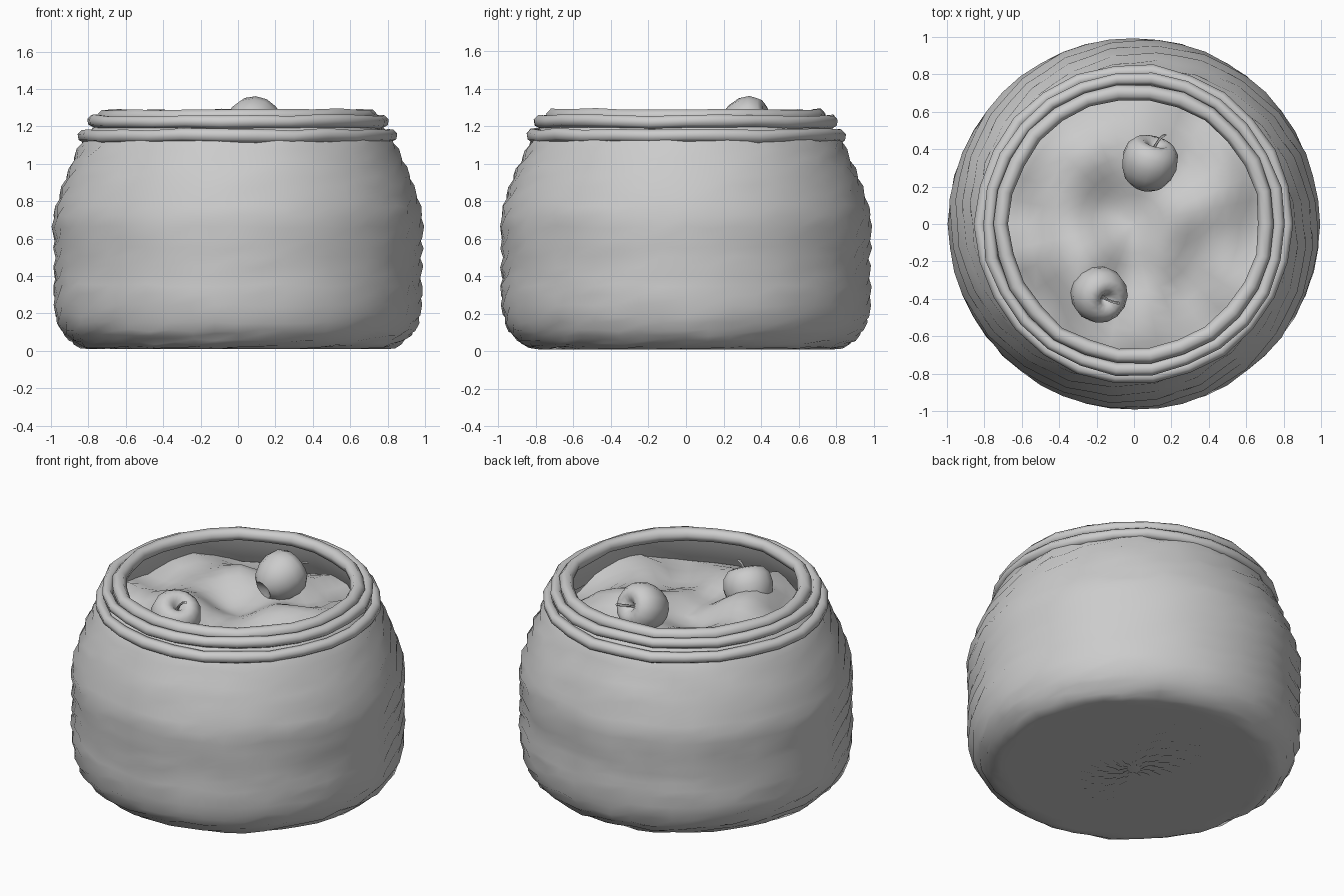
import bpy, bmesh, math, random
from mathutils import Vector, noise

if "Cube" in bpy.data.objects:
    bpy.data.objects.remove(bpy.data.objects["Cube"])

random.seed(4)
TAU = 2 * math.pi


def finish(name, bm, angle=40):
    bmesh.ops.recalc_face_normals(bm, faces=bm.faces)
    me = bpy.data.meshes.new(name)
    bm.to_mesh(me)
    bm.free()
    ob = bpy.data.objects.new(name, me)
    bpy.context.collection.objects.link(ob)
    bpy.ops.object.select_all(action='DESELECT')
    ob.select_set(True)
    bpy.context.view_layer.objects.active = ob
    bpy.ops.object.shade_smooth_by_angle(angle=math.radians(angle))
    return ob


def grid(bm, rows, close_rows=False, cap_start=False, cap_end=False):
    """Bridge closed loops of points into a surface."""
    vs = [[bm.verts.new(p) for p in row] for row in rows]
    n = len(vs[0])
    for j in range(len(vs) if close_rows else len(vs) - 1):
        a, b = vs[j], vs[(j + 1) % len(vs)]
        for i in range(n):
            bm.faces.new((a[i], a[(i + 1) % n], b[(i + 1) % n], b[i]))
    if cap_start:
        bm.faces.new(vs[0])
    if cap_end:
        bm.faces.new(vs[-1])


def polar(r, a, z):
    return Vector((r * math.cos(a), r * math.sin(a), z))


# Woven body: concentric base, bulging wall, short inner lip
SEG = 48
wall = [(.84, .02), (.90, .06), (.945, .11), (.975, .19), (.985, .3), (.98, .4),
        (.98, .5), (.985, .6), (.985, .72), (.955, .83), (.92, .93), (.875, 1.03),
        (.83, 1.12), (.77, 1.2), (.71, 1.25)]
profile = [(.04 + .8 * k / 16, .015) for k in range(16)]
for (r0, z0), (r1, z1) in zip(wall, wall[1:]):
    profile += [(r0, z0), ((r0 + r1) / 2, (z0 + z1) / 2)]
profile += [(.70, 1.25), (.72, 1.16), (.76, 1.08), (.80, 1.0)]
rows = []
for j, (r, z) in enumerate(profile):
    row = []
    for i in range(SEG):
        weave = 1 if (i // 2 + j) % 2 else -1
        dr = dz = 0
        if j < 16:
            dz = .006 * weave
        elif j < len(profile) - 6:
            dr = .008 * weave + random.uniform(-.004, .004)
            dz = random.uniform(-.008, .008)
        row.append(polar(r + dr, TAU * i / SEG, z + dz))
    rows.append(row)
bm = bmesh.new()
grid(bm, rows, cap_start=True)
finish("basket_body", bm, 50)


# Braided rim hoops with slightly uneven thickness
def hoop(name, radius, z, tube, seg=26, sides=7):
    loops = []
    for i in range(seg):
        a = TAU * i / seg
        t = tube * random.uniform(.9, 1.06)
        r, h = radius + random.uniform(-.006, .006), z + random.uniform(-.006, .006)
        loops.append([polar(r + t * math.cos(b), a, h + t * math.sin(b))
                      for b in (TAU * k / sides + .3 for k in range(sides))])
    bm = bmesh.new()
    grid(bm, loops, close_rows=True)
    finish(name, bm, 55)


hoop("lower_rim_hoop", .818, 1.15, .037)
hoop("middle_rim_hoop", .778, 1.225, .035)
hoop("top_rim_hoop", .71, 1.25, .043)

# Lumpy heap filling the basket
bm = bmesh.new()
rows = []
for k in range(12):
    r = .02 + .75 * k / 11
    row = []
    for i in range(32):
        p = polar(r, TAU * i / 32, 0)
        n = noise.noise(p * 3.6 + Vector((3.1, 1.7, .4)))
        p.z = 1.1 - .04 * (r / .77) ** 3 + .13 * n
        row.append(p)
    rows.append(row)
grid(bm, rows, cap_start=True)
finish("filling", bm, 60)


# Apples with a dimple and a bent stem, axis tilted as given
def apple(name, centre, axis):
    q = Vector((0, 0, 1)).rotation_difference(Vector(axis).normalized())
    c = Vector(centre)
    prof = [(.02, -.115), (.06, -.135), (.105, -.105), (.138, -.045), (.152, .02),
            (.142, .08), (.108, .122), (.07, .132), (.035, .112), (.01, .075)]
    bm = bmesh.new()
    grid(bm, [[c + q @ polar(r, TAU * i / 14, z) for i in range(14)] for r, z in prof],
         cap_start=True, cap_end=True)
    finish(name, bm, 50)
    stem = [(0, .07, .007), (.006, .12, .007), (.02, .16, .008), (.04, .185, .01)]
    bm = bmesh.new()
    grid(bm, [[c + q @ (Vector((x, 0, 0)) + polar(t, TAU * i / 5, z)) for i in range(5)]
              for x, z, t in stem], cap_start=True, cap_end=True)
    finish(name + "_stem", bm)


apple("back_apple", (.08, .32, 1.2), (.25, .85, .35))
apple("front_apple", (-.195, -.37, 1.13), (.4, -.3, .85))
